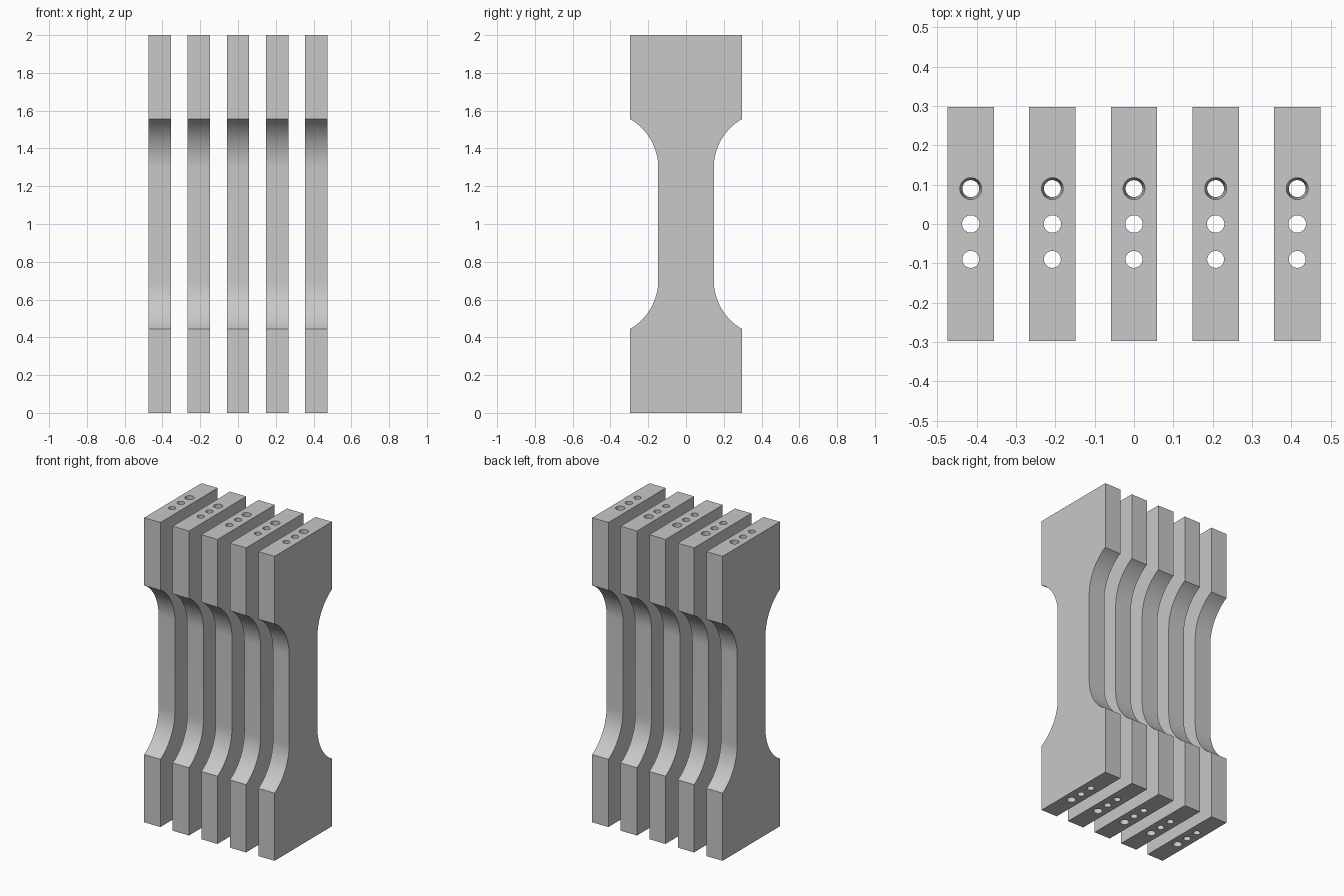
import bpy, bmesh, math

if "Cube" in bpy.data.objects:
    bpy.data.objects.remove(bpy.data.objects["Cube"])

W, HALF, WAIST = 0.118, 0.297, 0.147   # bar thickness, grip and waist half-depths
PITCH, R, ARC = 0.2075, 0.297, 60      # bar spacing, fillet radius and sweep
STEPS = 20

grey = bpy.data.materials.new("plain grey")
grey.diffuse_color = (0.58, 0.58, 0.58, 1)
grey.use_nodes = True
grey.node_tree.nodes["Principled BSDF"].inputs["Base Color"].default_value = grey.diffuse_color

# Quarter outline of the dog-bone, measured from its centre
quarter = []
for i in range(STEPS + 1):
    a = math.radians(ARC * i / STEPS)
    quarter.append((WAIST + R * (1 - math.cos(a)), 0.298 + R * math.sin(a)))
quarter[-1] = (HALF, quarter[-1][1])
quarter.append((HALF, 1.0))
right = [(y, -z) for y, z in reversed(quarter)] + quarter
outline = right + [(-y, z) for y, z in reversed(right)]


def make_bar(name, x):
    bm = bmesh.new()
    face = bm.faces.new([bm.verts.new((x - W / 2, y, z + 1)) for y, z in outline])
    ext = bmesh.ops.extrude_face_region(bm, geom=[face])
    verts = [g for g in ext["geom"] if isinstance(g, bmesh.types.BMVert)]
    bmesh.ops.translate(bm, verts=verts, vec=(W, 0, 0))
    bmesh.ops.recalc_face_normals(bm, faces=bm.faces)
    return to_object(bm, name)


def to_object(bm, name):
    mesh = bpy.data.meshes.new(name)
    bm.to_mesh(mesh)
    bm.free()
    mesh.materials.append(grey)
    ob = bpy.data.objects.new(name, mesh)
    bpy.context.collection.objects.link(ob)
    return ob


def make_drills(x):
    # Three lengthwise holes: the outer two taper in opposite directions
    bm = bmesh.new()
    for y, bottom, top in ((0.09, 0.0215, 0.0277), (0, 0.0222, 0.0222), (-0.09, 0.0277, 0.0215)):
        new = bmesh.ops.create_cone(bm, cap_ends=True, segments=32,
                                    radius1=bottom, radius2=top, depth=2.02)
        bmesh.ops.translate(bm, verts=new["verts"], vec=(x, y, 1))
    return to_object(bm, "hole_cutter")


for i in range(5):
    x = (i - 2) * PITCH
    bar = make_bar(f"test_bar_{i + 1}", x)
    drills = make_drills(x)
    drills.hide_render = True
    mod = bar.modifiers.new("holes", "BOOLEAN")
    mod.operation, mod.solver, mod.object = "DIFFERENCE", "EXACT", drills
    bpy.ops.object.select_all(action="DESELECT")
    bpy.context.view_layer.objects.active = bar
    bar.select_set(True)
    bpy.ops.object.modifier_apply(modifier=mod.name)
    bpy.data.objects.remove(drills)
    bpy.ops.object.shade_smooth_by_angle(angle=math.radians(25))
